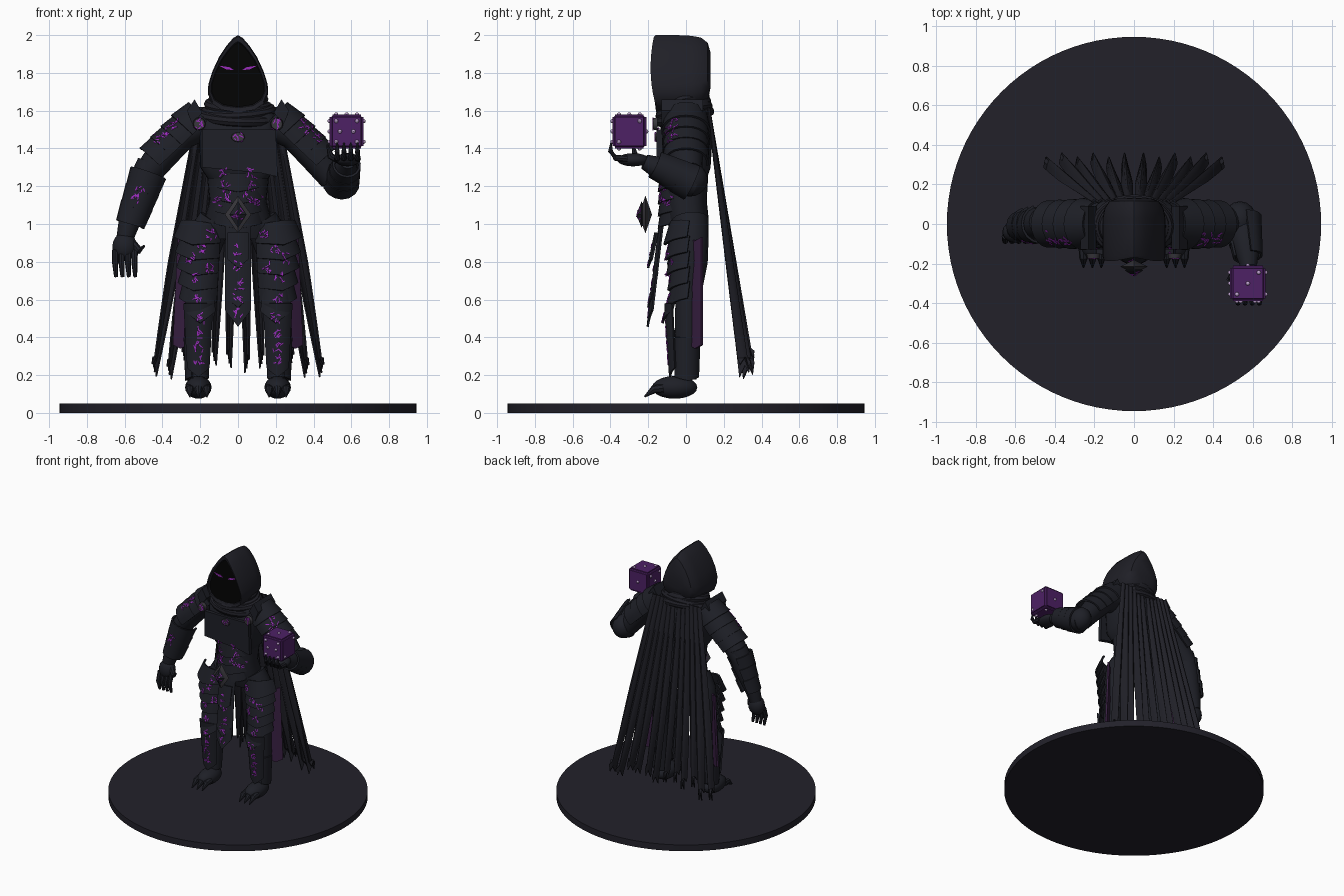
import bpy, bmesh, math, random
from mathutils import Vector, Matrix

random.seed(4)
cube = bpy.data.objects.get("Cube")
if cube:
    bpy.data.objects.remove(cube, do_unlink=True)


def material(name, r, g, b):
    m = bpy.data.materials.new(name)
    m.use_nodes = True
    m.diffuse_color = (r, g, b, 1)
    m.node_tree.nodes["Principled BSDF"].inputs["Base Color"].default_value = (r, g, b, 1)
    return m


STONE = material("dark stone", .016, .015, .023)
ARMOUR = material("dark armour", .013, .014, .02)
CLOTH = material("dark cloth", .014, .014, .02)
VOID = material("black void", .001, .001, .001)
TRIM = material("grey trim", .04, .038, .045)
GLOW = material("bright purple", .32, .025, .5)
DIE = material("deep purple", .075, .015, .13)
SASH = material("dull purple", .04, .014, .055)
PIP = material("pale lilac", .5, .35, .6)


def finish(name, bm, mat, angle=35):
    bmesh.ops.recalc_face_normals(bm, faces=bm.faces)
    mesh = bpy.data.meshes.new(name)
    bm.to_mesh(mesh)
    bm.free()
    mesh.materials.append(mat)
    ob = bpy.data.objects.new(name, mesh)
    bpy.context.collection.objects.link(ob)
    bpy.ops.object.select_all(action='DESELECT')
    ob.select_set(True)
    bpy.context.view_layer.objects.active = ob
    bpy.ops.object.shade_smooth_by_angle(angle=math.radians(angle))
    return ob


def loft(name, rows, mat, closed=True, thick=0):
    bm = bmesh.new()
    grid = [[bm.verts.new(p) for p in row] for row in rows]
    n = len(rows[0])
    for a, b in zip(grid, grid[1:]):
        for i in range(n if closed else n - 1):
            j = (i + 1) % n
            bm.faces.new((a[i], a[j], b[j], b[i]))
    if closed:
        bm.faces.new(grid[0])
        bm.faces.new(grid[-1])
    if thick:
        bmesh.ops.recalc_face_normals(bm, faces=bm.faces)
        bmesh.ops.solidify(bm, geom=bm.faces[:], thickness=thick)
    return finish(name, bm, mat)


def tube(name, rings, mat, n=16, power=1):
    """Rings are (x, y, z, width, depth) across the path."""
    pts = [Vector(r[:3]) for r in rings]
    rows = []
    for k, r in enumerate(rings):
        t = (pts[min(k + 1, len(pts) - 1)] - pts[max(k - 1, 0)]).normalized()
        ref = Vector((1, 0, 0)) if abs(t.y) > .75 else Vector((0, 1, 0))
        u = ref.cross(t).normalized()
        v = t.cross(u)
        row = []
        for i in range(n):
            c, s = math.cos(math.tau * i / n), math.sin(math.tau * i / n)
            c, s = (math.copysign(abs(q) ** power, q) for q in (c, s))
            row.append(pts[k] + u * c * r[3] + v * s * r[4])
        rows.append(row)
    return loft(name, rows, mat)


def shell(name, p0, p1, r0, r1, facing, arc, point=0, mat=ARMOUR, n=12):
    """Curved plate round the axis p0-p1, with a pointed lower edge."""
    p0, p1 = Vector(p0), Vector(p1)
    t = (p1 - p0).normalized()
    f = Vector(facing)
    f = (f - t * f.dot(t)).normalized()
    side = t.cross(f)
    rows = []
    for p, r, tip in ((p0, r0, 0), (p1, r1, point)):
        row = []
        for i in range(n + 1):
            a = math.radians(arc) * (i / n - .5)
            lift = tip * (1 - abs(2 * i / n - 1))
            row.append(p + t * lift + (f * math.cos(a) + side * math.sin(a)) * r)
        rows.append(row)
    return loft(name, rows, mat, False, .012)


def ball(name, loc, scale, mat, seg=16, rings=10):
    bm = bmesh.new()
    bmesh.ops.create_uvsphere(bm, u_segments=seg, v_segments=rings, radius=1)
    bmesh.ops.transform(bm, matrix=Matrix.LocRotScale(Vector(loc), None, Vector(scale)), verts=bm.verts)
    return finish(name, bm, mat)


def plate(name, outline, y, thick, mat):
    return loft(name, [[Vector((x, y + d, z)) for x, z in outline] for d in (0, thick)], mat)


# Round base
tube("base", [(0, 0, 0, .945, .945), (0, 0, .05, .945, .945)], STONE, 96)

# Torso, belt and corset bands
tube("waist", [(0, .02, .93, .17, .09), (0, .01, 1.02, .18, .11), (0, 0, 1.12, .15, .11),
               (0, 0, 1.3, .17, .12)], ARMOUR, 24, .8)
tube("chest", [(0, 0, 1.24, .16, .11), (0, 0, 1.3, .2, .13), (0, 0, 1.45, .205, .14),
               (0, 0, 1.56, .21, .13), (0, .01, 1.64, .13, .1)], ARMOUR, 28, .55)
tube("neck", [(0, 0, 1.58, .1, .09), (0, 0, 1.72, .08, .08)], CLOTH)
for k in range(4):
    z = 1.27 - .065 * k
    shell("corset_band", (0, 0, z), (0, 0, z - .07), .135, .15, (0, -1, 0), 130, .03)
plate("chest_flap", [(-.19, 1.5), (.2, 1.5), (.21, 1.25), (.12, 1.27), (-.19, 1.3)], -.155, .03, ARMOUR)
ball("buckle_frame", (0, -.215, 1.05), (.07, .035, .1), TRIM, 4, 2)
ball("buckle_stone", (0, -.235, 1.05), (.046, .028, .07), ARMOUR, 4, 2)
shell("tabard", (0, .0, .99), (0, -.05, .53), .145, .15, (0, -1, 0), 55, .09)
for z in (.93, .72):
    shell("tabard_overlay", (0, -.02, z), (0, -.045, z - .14), .15, .155, (0, -1, 0), 44, .05)

# Hood with pointed opening, black face and glowing eyes
half = [(0, 2), (.025, 1.985), (.06, 1.945), (.1, 1.885), (.135, 1.81), (.157, 1.74),
        (.16, 1.69), (.14, 1.64), (.09, 1.605), (0, 1.59)]
outline = half + [(-x, z) for x, z in half[-2:0:-1]]


def hood_ring(y, sx, sz, zc=1.8, bend=0):
    return [Vector((x * sx, y + bend * ((z - 1.83) / .2) ** 2, zc + (z - zc) * sz)) for x, z in outline]


loft("hood", [hood_ring(-.14, .85, .8, 1.76), hood_ring(-.185, .9, .86, 1.76, .025),
              hood_ring(-.188, .96, .96, 1.8, .025), hood_ring(-.16, 1, 1), hood_ring(-.05, 1, 1),
              hood_ring(.03, .99, .98), hood_ring(.08, .93, .92, 1.83), hood_ring(.115, .78, .76, 1.83),
              hood_ring(.13, .5, .45, 1.83)], CLOTH)
plate("face_void", [(x * .87, 1.76 + (z - 1.76) * .83) for x, z in outline], -.158, .008, VOID)
for s in (-1, 1):
    plate("eye", [(s * x, z) for x, z in ((.022, 1.815), (.06, 1.818), (.1, 1.838), (.065, 1.833), (.045, 1.83))],
          -.165, .006, GLOW)

# Scarf folds
for k in range(4):
    bpy.ops.mesh.primitive_torus_add(major_radius=1, minor_radius=.16, major_segments=32, minor_segments=8,
                                     location=(0, -.01, 1.57 + .028 * k), rotation=(.2, .05 * (-1) ** k, 0))
    scarf = bpy.context.object
    scarf.name = "scarf_fold"
    scarf.scale = (.19 - .017 * k, .14 - .007 * k, .17)
    scarf.data.materials.append(CLOTH)
    bpy.ops.object.shade_smooth_by_angle(angle=math.radians(40))

# Legs, feet and layered plates
for s in (-1, 1):
    x = s * .2
    tube("thigh", [(s * .12, .02, 1.02, .09, .1), (s * .17, .03, .93, .1, .09), (x, .03, .8, .085, .085),
                   (x, .01, .6, .065, .065)], ARMOUR)
    tube("shin", [(s * .21, .01, .64, .065, .065), (s * .215, .01, .42, .068, .07),
                  (s * .21, 0, .18, .055, .055)], ARMOUR)
    ball("foot", (s * .21, -.06, .135), (.07, .12, .06), ARMOUR)
    for dx in (-.045, 0, .045):
        tube("toe_claw", [(s * .21 + dx, -.12, .13, .025, .025), (s * .21 + dx, -.17, .125, .022, .022),
                          (s * .21 + dx, -.22, .085, .004, .004)], ARMOUR, 8)
    for k in range(5):
        z = 1.0 - .08 * k
        shell("thigh_plate", (s * .19, .03, z), (s * .205, .02, z - .09), .115 - .003 * k, .138 - .007 * k,
              (s * .25, -1, 0), 140, .04)
    shell("knee_plate", (x, .0, .66), (x, -.02, .53), .08, .1, (0, -1, 0), 110, .07)
    shell("greave", (s * .21, -.015, .58), (s * .21, -.015, .24), .1, .075, (0, -1, 0), 105, .05)
    shell("heel_guard", (s * .21, 0, .4), (s * .21, 0, .19), .078, .07, (s, .2, 0), 140, .02)

    # Hip sash
    loft("hip_sash", [[Vector((s * (cx - w), .02, z)), Vector((s * cx, .045, z - .02)), Vector((s * (cx + w), .08, z))]
                      for cx, w, z in ((.28, .04, .93), (.29, .042, .65), (.305, .04, .36))], SASH, False, .014)

    # Upper arm and shoulder plates
    tube("upper_arm", [(s * .2, 0, 1.53, .09, .09), (s * .3, 0, 1.48, .09, .095), (s * .4, 0, 1.37, .085, .09),
                       (s * .5, .01, 1.24, .07, .075)], ARMOUR)
    for k in range(4):
        a = Vector((s * (.18 + .058 * k), 0, 1.56 - .055 * k))
        b = a + Vector((s * .075, 0, -.07))
        shell("shoulder_plate", a, b, .118, .132 - .004 * k, (s, 0, 1), 200, .015)
    plate("shoulder_crest", [(s * px, z) for px, z in ((.19, 1.59), (.23, 1.66), (.27, 1.6), (.24, 1.52))],
          -.13, .22, ARMOUR)
    tube("brooch", [(s * .205, -.15, 1.53, .035, .035), (s * .205, -.175, 1.53, .03, .03)], TRIM, 12)
tube("centre_brooch", [(0, -.14, 1.46, .028, .04), (0, -.165, 1.46, .024, .034)], TRIM, 12)

# Right arm hanging
tube("right_forearm", [(-.46, .01, 1.32, .075, .075), (-.51, 0, 1.2, .08, .08), (-.57, -.02, 1.03, .06, .06),
                       (-.6, -.03, .92, .045, .045)], ARMOUR)
for k in range(3):
    a = Vector((-.475 - .03 * k, 0, 1.27 - .085 * k))
    shell("right_bracer", a, a + Vector((-.035, -.01, -.1)), .1 - .006 * k, .09 - .006 * k, (-.5, -1, 0), 270, .01)
ball("right_hand", (-.6, -.04, .88), (.065, .055, .075), ARMOUR)
for k in range(4):
    fx = -.65 + .034 * k
    tube("right_finger", [(fx, -.06, .86, .018, .018), (fx, -.085, .79, .016, .016),
                          (fx + .004, -.07, .72, .01, .01)], ARMOUR, 8)
tube("right_thumb", [(-.56, -.05, .9, .022, .022), (-.52, -.07, .86, .02, .02), (-.495, -.08, .885, .006, .006)],
     ARMOUR, 8)

# Left arm raised under the die
ball("left_elbow", (.535, .02, 1.235), (.085, .095, .09), ARMOUR)
tube("left_forearm", [(.54, .05, 1.21, .07, .07), (.55, -.03, 1.24, .085, .085), (.57, -.13, 1.29, .065, .065),
                      (.58, -.22, 1.33, .04, .04)], ARMOUR)
for k in range(3):
    a = Vector((.545 + .01 * k, .03 - .06 * k, 1.22 + .03 * k))
    shell("left_bracer", a, a + Vector((.01, -.075, .035)), .1 - .008 * k, .092 - .008 * k, (.4, 0, -1), 280)
ball("left_hand", (.58, -.28, 1.34), (.065, .085, .035), ARMOUR)
for k in range(4):
    fx = .525 + .036 * k
    tube("left_finger", [(fx, -.31, 1.345, .018, .018), (fx, -.375, 1.35, .016, .016),
                         (fx, -.4, 1.385, .013, .013), (fx, -.397, 1.43, .004, .004)], ARMOUR, 8)
tube("left_thumb", [(.53, -.26, 1.34, .02, .02), (.49, -.27, 1.36, .018, .018), (.472, -.28, 1.42, .005, .005)], ARMOUR, 8)

# Die with raised pips
C, H = Vector((.575, -.3, 1.49)), .09
bm = bmesh.new()
bmesh.ops.create_cube(bm, size=H * 2, matrix=Matrix.Translation(C))
bmesh.ops.bevel(bm, geom=bm.edges[:], offset=.014, segments=3, affect='EDGES')
finish("die", bm, DIE)
two, four = [(-1, 1), (1, -1)], [(-1, 1), (1, -1), (1, 1), (-1, -1)]
faces = {(0, -1, 0): four + [(-1, 0), (1, 0)], (0, 1, 0): [(0, 0)], (1, 0, 0): two,
         (-1, 0, 0): four + [(0, 0)], (0, 0, 1): two + [(0, 0)], (0, 0, -1): four}
for normal, spots in faces.items():
    n = Vector(normal)
    u = Vector((n.y, n.z, n.x))
    v = n.cross(u)
    if n.y:
        u, v = Vector((1, 0, 0)), Vector((0, 0, 1))
    for a, b in spots:
        ball("die_pip", C + n * H + (u * a + v * b) * .055 * (.65 if n.y and a and b == 0 else 1), (.011,) * 3, PIP, 8, 6)

# Cape of tapering, folded strips with ragged ends
STRIPS, ROWS, COLS = 6, 14, 6
for s in (-1, 1):
    for k in range(STRIPS):
        drop = random.uniform(1.36, 1.45)
        split = .45 if k < 2 else random.uniform(.55, .7)
        rows = []
        for r in range(ROWS + 1):
            v = r / ROWS
            full = .205 + .27 * v
            cut = max(0, (v - split) / (1 - split))
            width = 1.12 - .75 * cut
            row = []
            for c in range(COLS + 1):
                q = c / COLS - .5
                fx = (k + .5 + q * width) / STRIPS * full + .008
                fold = (.012 + .045 * v) * math.cos(q * math.pi) - .02 * v * (k % 2)
                rag = .05 * (c % 2) * (v == 1) + .07 * (q + .5) * (v == 1)
                row.append(Vector((s * fx, .115 + .19 * v + fold, 1.62 - drop * v + rag)))
            rows.append(row)
        loft("cape_strip", rows, CLOTH, False, .008)

# Glowing runes laid on the armour as thin strokes
bpy.context.view_layer.update()
deps = bpy.context.evaluated_depsgraph_get()
centre = [(0, 1.46), (0, 1.05), (0, .86), (0, .78), (0, .68), (0, .61), (0, .53)]
paired = [(.205, 1.53), (.34, 1.53), (.42, 1.45), (.38, 1.5), (.07, 1.27), (.07, 1.2), (.11, 1.12), (.05, 1.14),
          (.14, .94), (.2, .87), (.25, .82), (.15, .77), (.22, .72), (.21, .6), (.2, .5), (.21, .42), (.21, .35),
          (.21, .28)]
runes = centre + [(s * x, z) for x, z in paired for s in (-1, 1)] + [(-.52, 1.17), (-.54, 1.13)]
bm = bmesh.new()
for cx, cz in runes:
    for k in range(8):
        start = Vector((cx + random.uniform(-.022, .022), -2, cz + random.uniform(-.027, .027)))
        hit, loc, normal, *_ = bpy.context.scene.ray_cast(deps, start, Vector((0, 1, 0)))
        if hit and loc.y < .08:
            turn = normal.to_track_quat('Z', 'Y').to_matrix().to_4x4() @ Matrix.Rotation(random.uniform(0, 3), 4, 'Z')
            size = Matrix.Diagonal((random.uniform(.012, .028), .0055, .006, 1))
            bmesh.ops.create_cube(bm, size=1, matrix=Matrix.Translation(loc) @ turn @ size)
finish("runes", bm, GLOW)
